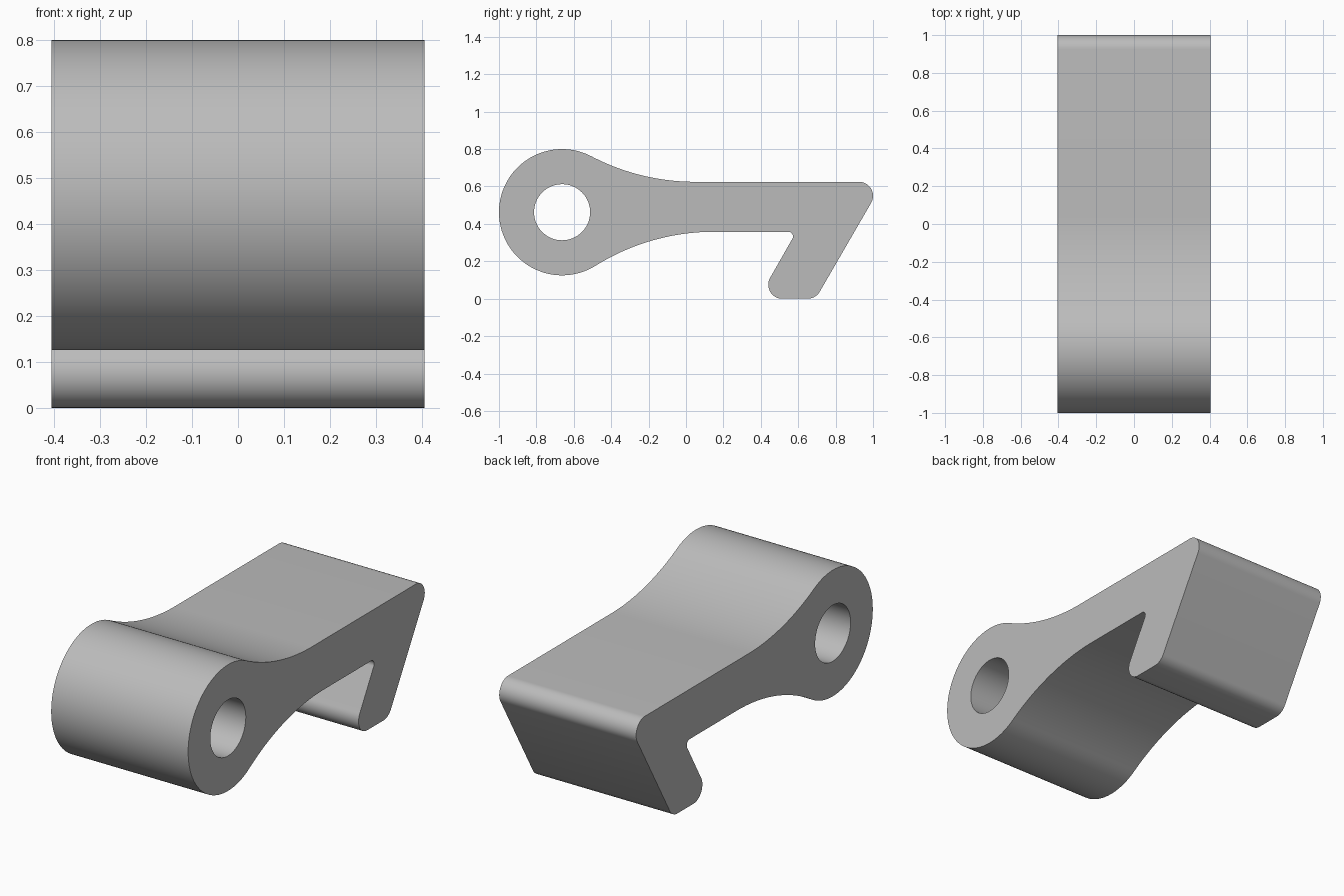
import bpy, bmesh
from math import sin, cos, radians, degrees, atan2, sqrt

if "Cube" in bpy.data.objects:
    bpy.data.objects.remove(bpy.data.objects["Cube"])

HALF_WIDTH = 0.405
EYE_Y, EYE_Z, EYE_R, HOLE_R = -0.6625, 0.4625, 0.3375, 0.15
TOP, UNDERSIDE, BLEND, ROUND, INNER = 0.625, 0.358, 1.2, 0.075, 0.025


def arc(cy, cz, r, start, end, steps):
    """Points of a side-profile arc, angles in degrees."""
    angles = [radians(start + (end - start) * i / steps) for i in range(steps + 1)]
    return [(cy + r * cos(a), cz + r * sin(a)) for a in angles]


def blend(rise):
    """Centre y and contact angle of a blend tangent to the eye and an arm edge."""
    run = sqrt((BLEND + EYE_R) ** 2 - rise ** 2)
    return EYE_Y + run, degrees(atan2(rise, run))


top_y, top_angle = blend(TOP + BLEND - EYE_Z)
low_y, low_angle = blend(EYE_Z - UNDERSIDE + BLEND)

# Side profile: eye, lower blend, hook notch, hook foot, arm tip, upper blend
outline = (
    arc(EYE_Y, EYE_Z, EYE_R, top_angle, 360 - low_angle, 64)
    + arc(low_y, UNDERSIDE - BLEND, BLEND, 180 - low_angle, 90, 24)[1:]
    + arc(0.547, UNDERSIDE - INNER, INNER, 90, -30, 12)
    + arc(0.515, ROUND, ROUND, 150, 270, 16)
    + arc(0.65, ROUND, ROUND, 270, 330, 10)
    + arc(0.925, TOP - ROUND, ROUND, -30, 90, 16)
    + arc(top_y, TOP + BLEND, BLEND, 270, 180 + top_angle, 24)[:-1]
)
hole = arc(EYE_Y, EYE_Z, HOLE_R, 0, 360, 64)[:-1]

# Fill the profile around the pin hole and extrude it across the width
bm = bmesh.new()
for loop in (outline, hole):
    verts = [bm.verts.new((-HALF_WIDTH, y, z)) for y, z in loop]
    for i, v in enumerate(verts):
        bm.edges.new((v, verts[i - 1]))
bmesh.ops.triangle_fill(bm, edges=bm.edges[:], use_beauty=True)
result = bmesh.ops.extrude_face_region(bm, geom=bm.faces[:], use_keep_orig=True)
moved = [g for g in result["geom"] if isinstance(g, bmesh.types.BMVert)]
bmesh.ops.translate(bm, verts=moved, vec=(2 * HALF_WIDTH, 0, 0))
bmesh.ops.recalc_face_normals(bm, faces=bm.faces[:])

mesh = bpy.data.meshes.new("hook_latch")
bm.to_mesh(mesh)
bm.free()
latch = bpy.data.objects.new("hook_latch", mesh)
bpy.context.collection.objects.link(latch)

# Plain grey finish
grey = bpy.data.materials.new("plain_grey")
grey.use_nodes = True
grey.diffuse_color = (0.5, 0.5, 0.5, 1)
grey.node_tree.nodes["Principled BSDF"].inputs["Base Color"].default_value = grey.diffuse_color
mesh.materials.append(grey)

# Smooth curved walls, crisp side edges
bpy.ops.object.select_all(action="DESELECT")
latch.select_set(True)
bpy.context.view_layer.objects.active = latch
bpy.ops.object.shade_smooth_by_angle(angle=radians(30))
